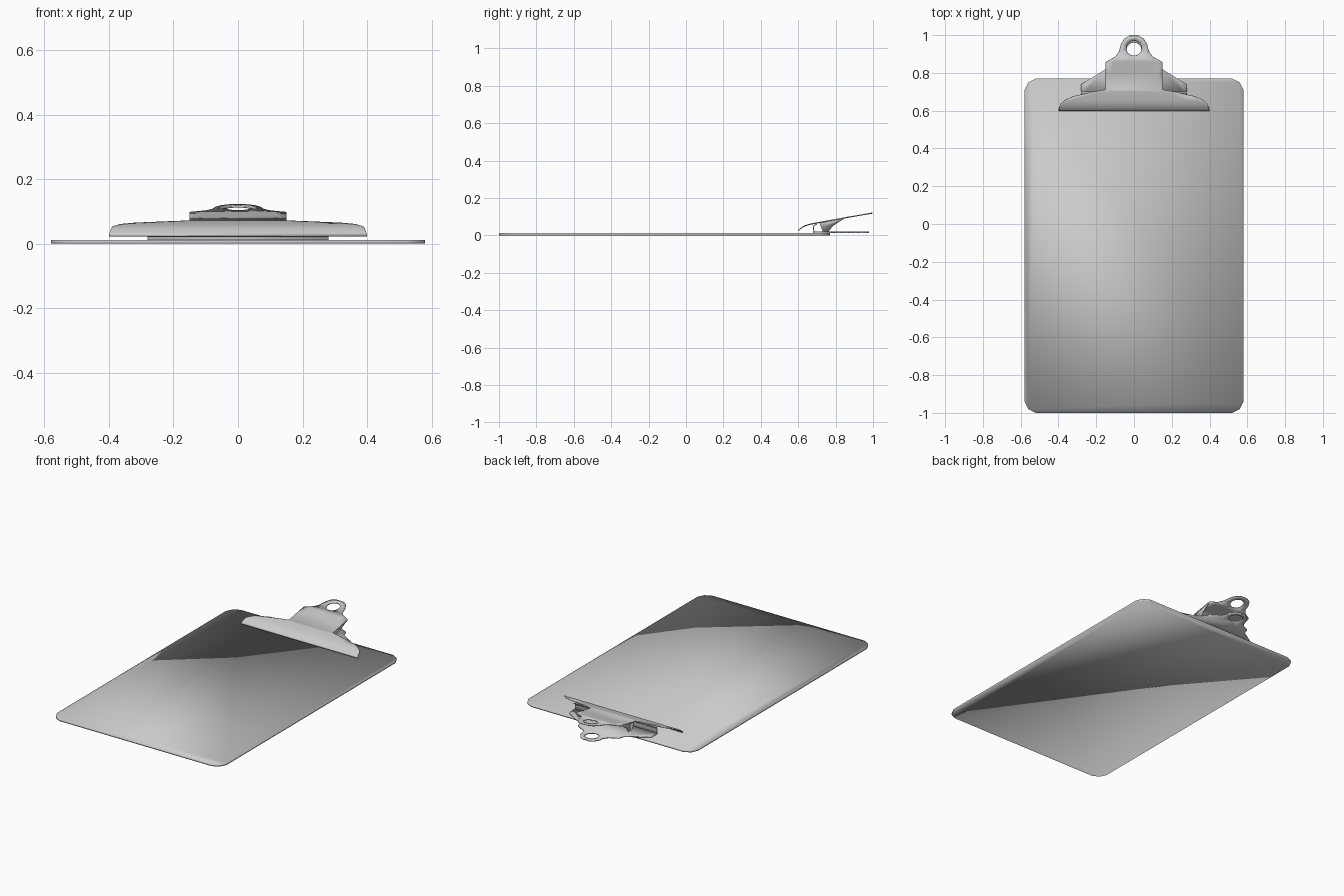
import bpy, bmesh, math
from mathutils import Vector

old = bpy.data.objects.get("Cube")
if old:
    bpy.data.objects.remove(old, do_unlink=True)

grey = bpy.data.materials.new("plain grey")
grey.use_nodes = True
colour = (0.6, 0.6, 0.6, 1)
grey.diffuse_color = colour
grey.node_tree.nodes["Principled BSDF"].inputs["Base Color"].default_value = colour


def finish(bm, name, thickness=0, offset=-1, smooth=30):
    """Turn a bmesh into a grey object, optionally thickened."""
    mesh = bpy.data.meshes.new(name)
    bm.to_mesh(mesh)
    bm.free()
    mesh.materials.append(grey)
    obj = bpy.data.objects.new(name, mesh)
    bpy.context.collection.objects.link(obj)
    if thickness:
        mod = obj.modifiers.new("thickness", "SOLIDIFY")
        mod.thickness = thickness
        mod.offset = offset
    bpy.ops.object.select_all(action="DESELECT")
    obj.select_set(True)
    bpy.context.view_layer.objects.active = obj
    bpy.ops.object.shade_smooth_by_angle(angle=math.radians(smooth))
    return obj


def ring(bm, points):
    verts = [bm.verts.new((x, y, 0)) for x, y in points]
    return [bm.edges.new((a, b)) for a, b in zip(verts, verts[1:] + verts[:1])]


def sheet(half, hole_y=None, hole_r=0.04):
    """Flat sheet from its right half outline, with an optional round hole."""
    bm = bmesh.new()
    outline = half + [(-x, y) for x, y in reversed(half) if x > 0]
    edges = ring(bm, outline)
    if hole_y:
        angles = [math.tau * i / 16 for i in range(16)]
        edges += ring(bm, [(hole_r * math.cos(a), hole_y + hole_r * math.sin(a))
                           for a in angles])
    bmesh.ops.triangle_fill(bm, edges=edges, use_beauty=True, normal=(0, 0, 1))
    for f in bm.faces:
        f.normal_update()
        if f.normal.z < 0:
            f.normal_flip()
    return bm


def height(profile, y):
    """Height of a (y, z) profile at y."""
    for (y0, z0), (y1, z1) in zip(profile, profile[1:]):
        if y <= y1:
            return z0 + (z1 - z0) * (y - y0) / (y1 - y0)
    return profile[-1][1]


# Writing board with clipped round corners
bm = sheet([(0.52, -1), (0.56, -0.98), (0.58, -0.94),
            (0.58, 0.71), (0.56, 0.75), (0.52, 0.77)])
bmesh.ops.dissolve_limit(bm, angle_limit=0.01, verts=bm.verts[:], edges=bm.edges[:])
finish(bm, "board", 0.012, 1)

# Clip base plate lying on the board, with its hanging lobe
base = [(0.28, 0.68), (0.28, 0.74), (0.23, 0.77), (0.15, 0.82), (0.14, 0.855),
        (0.09, 0.88), (0.07, 0.905), (0.064, 0.94), (0.045, 0.967), (0.02, 0.979)]
bm = sheet(base, 0.92)
bmesh.ops.translate(bm, vec=(0, 0, 0.012), verts=bm.verts[:])
finish(bm, "clip_base", 0.008, 1)

# Upright tab at the front of the base plate, curled back at its top
bm = bmesh.new()
tab = [(0.682, 0.014), (0.679, 0.04), (0.683, 0.055), (0.70, 0.063)]
columns = [[bm.verts.new((x, y, z)) for y, z in tab] for x in (-0.28, 0.28)]
for i in range(len(tab) - 1):
    a, b = columns
    bm.faces.new((a[i], b[i], b[i + 1], a[i + 1]))
finish(bm, "base_tab", 0.005, -1)

# Sprung jaw: flat outline bent along a side profile
jaw = [(0.4, 0.597), (0.39, 0.632), (0.365, 0.655), (0.32, 0.676), (0.15, 0.712),
       (0.15, 0.857), (0.1, 0.885), (0.08, 0.912), (0.07, 0.95),
       (0.052, 0.98), (0.025, 0.996)]
bend = [(0.597, 0.026), (0.606, 0.035), (0.617, 0.044), (0.632, 0.053),
        (0.655, 0.061), (0.70, 0.07), (0.80, 0.088), (0.86, 0.099), (1.0, 0.123)]
bm = sheet(jaw, 0.93)
for y, _ in bend[1:-1]:
    bmesh.ops.bisect_plane(bm, geom=bm.verts[:] + bm.edges[:] + bm.faces[:],
                           plane_co=Vector((0, y, 0)), plane_no=Vector((0, 1, 0)))
for v in bm.verts:
    v.co.z = height(bend, v.co.y)
finish(bm, "clip_jaw", 0.006)

# Side flaps folded down from the jaw to the base
flap = [(0.712, 0.07), (0.722, 0.045), (0.732, 0.02), (0.762, 0.02),
        (0.785, 0.05), (0.815, 0.07), (0.857, 0.096)]
for side, name in ((1, "left_flap"), (-1, "right_flap")):
    bm = bmesh.new()
    face = bm.faces.new([bm.verts.new((side * (0.14 + 0.1 * z), y, z)) for y, z in flap])
    face.normal_update()
    if face.normal.x * side < 0:
        face.normal_flip()
    finish(bm, name, 0.006)
